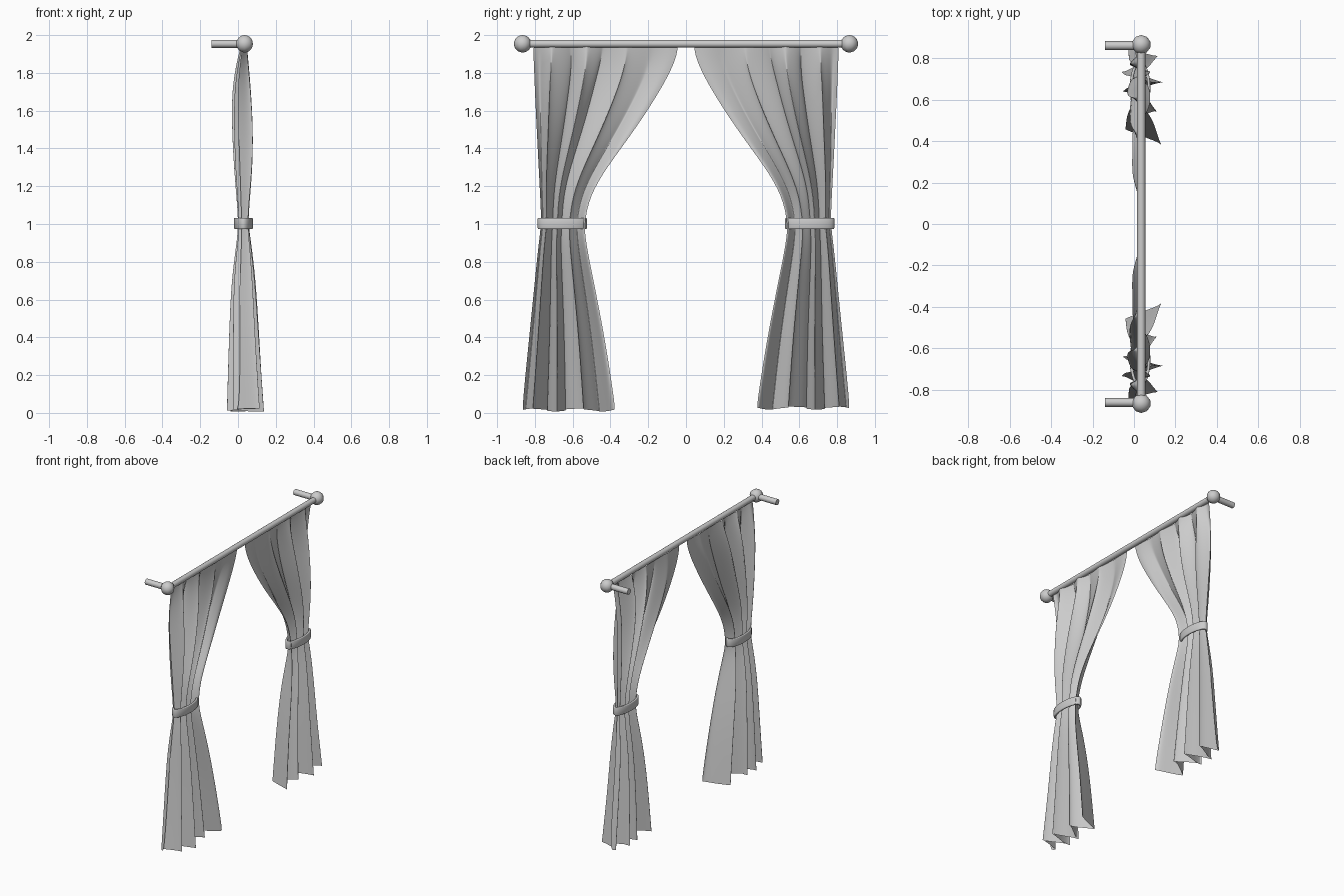
import bpy, bmesh, math
from mathutils import Matrix, Vector

if "Cube" in bpy.data.objects:
    bpy.data.objects.remove(bpy.data.objects["Cube"])

grey = bpy.data.materials.new("plain grey")
grey.use_nodes = True
colour = (0.6, 0.6, 0.6, 1)
grey.diffuse_color = colour
grey.node_tree.nodes["Principled BSDF"].inputs["Base Color"].default_value = colour

ROD_X, ROD_Z, END_Y = 0.035, 1.954, 0.865


def finish(name, bm, angle=40):
    """Turn a bmesh into a smooth-shaded object."""
    bmesh.ops.recalc_face_normals(bm, faces=bm.faces)
    mesh = bpy.data.meshes.new(name)
    bm.to_mesh(mesh)
    bm.free()
    mesh.materials.append(grey)
    obj = bpy.data.objects.new(name, mesh)
    bpy.context.collection.objects.link(obj)
    bpy.ops.object.select_all(action="DESELECT")
    bpy.context.view_layer.objects.active = obj
    obj.select_set(True)
    bpy.ops.object.shade_smooth_by_angle(angle=math.radians(angle))
    return obj


def tube(name, start, end, radius):
    start, end = Vector(start), Vector(end)
    axis = end - start
    place = Matrix.Translation((start + end) / 2) @ axis.to_track_quat("Z", "Y").to_matrix().to_4x4()
    bm = bmesh.new()
    bmesh.ops.create_cone(bm, cap_ends=True, segments=16, radius1=radius, radius2=radius,
                          depth=axis.length, matrix=place)
    finish(name, bm)


# Cloth outline: height, outer edge, inner edge, rear limit, front limit
CLOTH = [
    (1.94, .81, .04, .015, .05),
    (1.85, .805, .06, -.01, .06),
    (1.7, .80, .14, -.035, .075),
    (1.5, .79, .27, -.035, .088),
    (1.3, .78, .42, -.025, .083),
    (1.15, .772, .51, -.012, .068),
    (1.0, .765, .54, .0, .055),
    (.9, .78, .53, -.012, .07),
    (.7, .80, .49, -.045, .095),
    (.4, .83, .43, -.057, .113),
    (.02, .869, .372, -.062, .135),
]
COLUMNS = 72


def cloth_point(u, row, side):
    """One point of the pleated sheet; u runs from outer to inner edge."""
    z, outer, inner, rear, front = row
    # pleats widen towards the inner edge, which ends on a forward fold
    theta = 2 * math.pi * (4 * (u - .14) - 1.4 * (u - .14) * (u - .64))
    wave = math.cos(theta)
    # the cloth hangs flatter towards the inner edge above the band
    depth = 0.86 + 0.14 * math.sin(9 * u - 1.5)
    flat = min(1, max(0, (z - 1) * 2)) * u * u
    depth *= 1 - 0.75 * flat
    middle = (rear + front) / 2 - 0.012 * flat
    crease = 0.09 * math.sin(23 * u + 3 * z) * (1 - u)
    x = middle + (front - rear) / 2 * (wave * depth + crease)
    window = math.sin(math.pi * u) ** 0.5 if 0 < u < 1 else 0
    fullness = min(1, (front - rear) / 0.1)
    lean = 0.15 * math.sin(9 * u) * wave
    y = outer + (inner - outer) * u
    y += (outer - inner) / 4 * window * fullness * (0.1 * math.sin(2 * theta) + lean)
    hem = 0.008 * math.sin(13 * u) + 0.005 * side if z < 0.1 else 0
    return x, side * y, z + hem


def curtain(name, side):
    bm = bmesh.new()
    grid = [[bm.verts.new(cloth_point(i / COLUMNS, row, side)) for i in range(COLUMNS + 1)]
            for row in CLOTH]
    for upper, lower in zip(grid, grid[1:]):
        for i in range(COLUMNS):
            bm.faces.new((upper[i], upper[i + 1], lower[i + 1], lower[i]))
    obj = finish(name, bm, 180)
    smooth = obj.modifiers.new("soft folds", "SUBSURF")
    smooth.levels = smooth.render_levels = 2


def tie_band(name, side):
    # Oval band: an open ring, thickened inwards and rounded on its edges
    place = Matrix.Translation((0.029, side * 0.655, 1.003)) @ Matrix.Diagonal((0.05, 0.13, 1, 1))
    bm = bmesh.new()
    bmesh.ops.create_cone(bm, cap_ends=False, segments=40, radius1=1, radius2=1,
                          depth=0.06, matrix=place)
    obj = finish(name, bm)
    wall = obj.modifiers.new("thickness", "SOLIDIFY")
    wall.thickness, wall.offset = 0.014, -1
    edge = obj.modifiers.new("rounded edge", "BEVEL")
    edge.width, edge.segments = 0.005, 2


tube("curtain_rod", (ROD_X, -END_Y, ROD_Z), (ROD_X, END_Y, ROD_Z), 0.02)

for label, side in (("right", -1), ("left", 1)):
    # Ball finial and wall bracket at each end of the rod
    bm = bmesh.new()
    bmesh.ops.create_uvsphere(bm, u_segments=10, v_segments=12, radius=0.046,
                              matrix=Matrix.Translation((ROD_X, side * END_Y, ROD_Z)))
    finish(label + "_finial", bm)
    tube(label + "_bracket", (-0.14, side * 0.86, ROD_Z), (ROD_X, side * 0.86, ROD_Z), 0.021)
    curtain(label + "_curtain", side)
    tie_band(label + "_tie_band", side)
